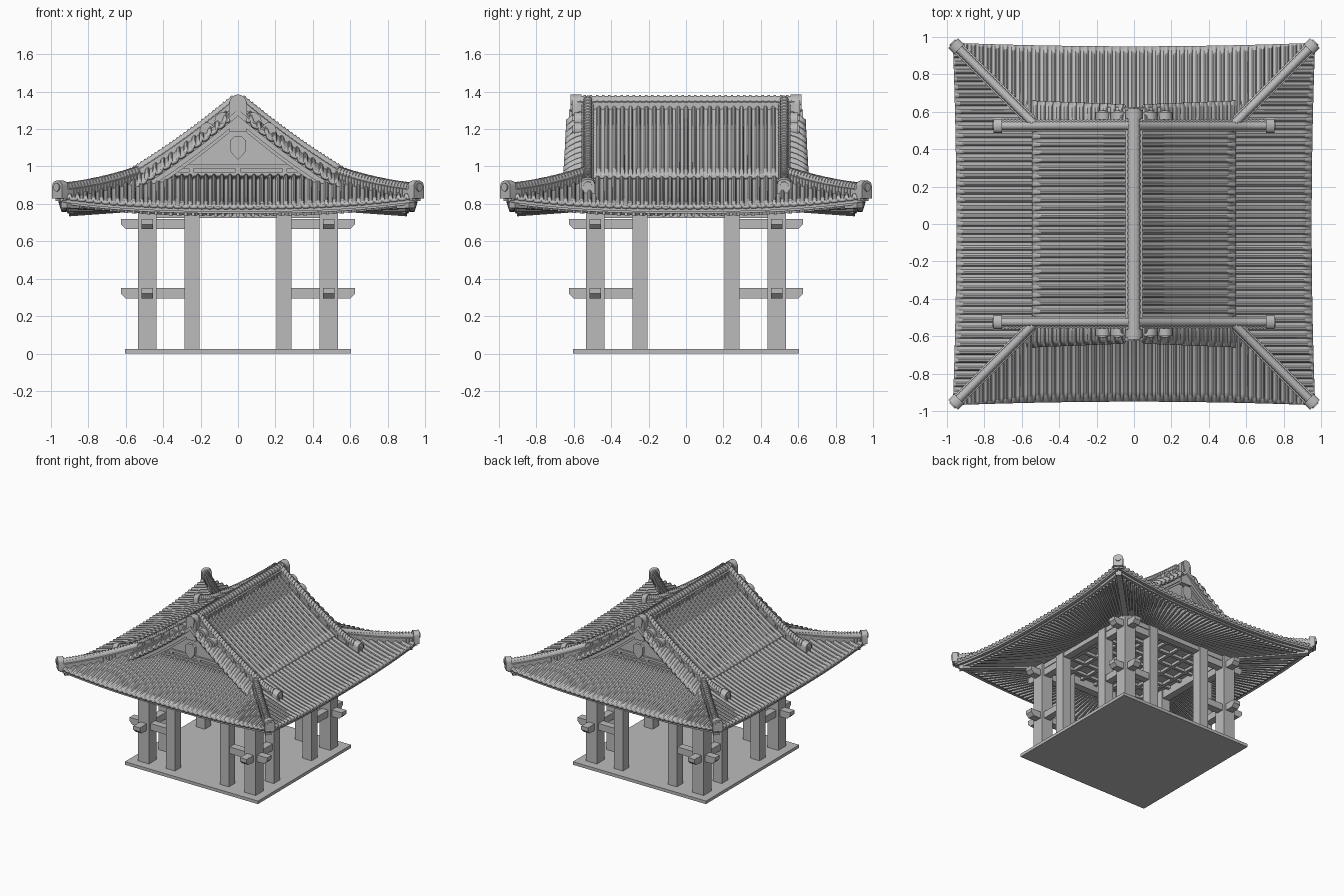
import bpy, bmesh, math
from mathutils import Vector, Matrix

cube = bpy.data.objects.get("Cube")
if cube:
    bpy.data.objects.remove(cube)

GREY = (0.5, 0.5, 0.5, 1)
mat = bpy.data.materials.new("stone grey")
mat.use_nodes = True
mat.diffuse_color = GREY
mat.node_tree.nodes["Principled BSDF"].inputs["Base Color"].default_value = GREY
SIGNS = [(a, b) for a in (-1, 1) for b in (-1, 1)]
made = []


def finish(name, bm, sheet=False, thick=0.02):
    if not sheet:
        bmesh.ops.recalc_face_normals(bm, faces=bm.faces[:])
    me = bpy.data.meshes.new(name)
    bm.to_mesh(me)
    bm.free()
    me.materials.append(mat)
    ob = bpy.data.objects.new(name, me)
    bpy.context.collection.objects.link(ob)
    if sheet:
        mod = ob.modifiers.new("thickness", 'SOLIDIFY')
        mod.thickness, mod.offset = thick, -1
    made.append(ob)
    return ob


def box(bm, centre, size):
    m = Matrix.Translation(centre) @ Matrix.Diagonal((*size, 1))
    bmesh.ops.create_cube(bm, size=1, matrix=m)


def sweep(bm, path, prof):
    """Closed (across, up) outline carried along a path that keeps one heading."""
    path = [Vector(p) for p in path]
    heading = path[-1] - path[0]
    heading.z = 0
    side = heading.cross(Vector((0, 0, 1))).normalized()
    rings = [[bm.verts.new(p + side * a + Vector((0, 0, h))) for a, h in prof] for p in path]
    n = len(prof)
    for r, q in zip(rings, rings[1:]):
        for i in range(n):
            bm.faces.new((r[i], r[(i + 1) % n], q[(i + 1) % n], q[i]))
    bm.faces.new(rings[0])
    bm.faces.new(rings[-1])


def rect(w, lo, hi):
    return [(-w / 2, lo), (w / 2, lo), (w / 2, hi), (-w / 2, hi)]


def disc(x, z, r, n=14):
    return [(x + r * math.cos(2 * math.pi * i / n), z + r * math.sin(2 * math.pi * i / n)) for i in range(n)]


def sheet(bm, columns):
    """Upward-facing surface through columns of points."""
    cols = [[bm.verts.new(p) for p in c] for c in columns]
    for a, b in zip(cols, cols[1:]):
        for i in range(len(a) - 1):
            f = bm.faces.new((a[i], a[i + 1], b[i + 1], b[i]))
            f.normal_update()
            if f.normal.z < 0:
                f.normal_flip()


def frange(a, b, n):
    return [a + (b - a) * i / n for i in range(n + 1)]


# Roof shape
def lift(s, d):
    return 0.06 * min(abs(s) / d, 1) ** 2.5 * max(0, (d - 0.5) / 0.46)


def low(s, d):
    u = 0.96 - d
    return 0.785 + 0.224 * u + 0.292 * u * u + lift(s, d)


def high(x):
    return 1.345 - 0.85 * abs(x) + 0.22 * x * x


def eave(s):
    return 0.95 + 0.02 * s * s


PITCH = 0.0425
ROLL = [(-0.5, 0), (-0.3, 0), (-0.23, 0.65), (-0.1, 0.95), (0.1, 0.95), (0.23, 0.65), (0.3, 0)]


def rolls(half):
    """Positions and heights of tile rolls spread over -half..half."""
    n = round(2 * half / PITCH)
    p = 2 * half / n
    out = [(-half + p * (i + 0.5 + o), h * 0.017) for i in range(n) for o, h in ROLL]
    return out + [(half, 0)]


def turned(k, s, d, z):
    """Point at s along and d out from the side number k."""
    return [(s, -d, z), (d, s, z), (-s, d, z), (-d, -s, z)][k]


# Tiled roofs
bm = bmesh.new()
for k in range(4):
    cols = []
    for s, h in rolls(0.965):
        start = min(max(0.5, abs(s)), eave(s) - 0.004)
        cols.append([turned(k, s, d, low(s, d) + h) for d in frange(start, eave(s), 8)])
    sheet(bm, cols)
finish("lower_roof_tiles", bm, True, 0.018)

bm = bmesh.new()
for sx in (-1, 1):
    sheet(bm, [[(sx * x, y, high(x) + h) for x in frange(0, 0.545, 10)] for y, h in rolls(0.53)])
finish("upper_roof_tiles", bm, True, 0.022)

# Short tiles across the gable edges
bm = bmesh.new()
for sx, sy in SIGNS:
    sheet(bm, [[(sx * (x + 0.32), sy * (0.53 + t * (0.11 + 0.04 * (x + 0.27))),
                 high(x + 0.32) + h - 0.005 - 0.05 * t * t) for t in frange(0, 1, 4)]
               for x, h in rolls(0.27)])
finish("gable_edge_tiles", bm, True, 0.015)

# Eave boards, rafters and soffit
bm = bmesh.new()
raf = bmesh.new()
sof = bmesh.new()
for k in range(4):
    for off, w, lo, hi in ((0.02, 0.025, -0.034, -0.012), (0.055, 0.03, -0.052, -0.028)):
        pts = frange(-1, 1, 24)
        rings = []
        for t in pts:
            s = t * (0.96 - off)
            d = max(eave(s) - off, abs(s))
            z = low(s, d)
            rings.append([bm.verts.new(turned(k, s * e / d, e, z + h)) for e, h in
                          ((d - w / 2, lo), (d + w / 2, lo), (d + w / 2, hi), (d - w / 2, hi))])
        for r, q in zip(rings, rings[1:]):
            for i in range(4):
                bm.faces.new((r[i], r[(i + 1) % 4], q[(i + 1) % 4], q[i]))
    for s in frange(-0.88, 0.88, 44):
        z = low(s, 0.9) - 0.03
        sweep(raf, [turned(k, s * 0.52, 0.47, 0.8), turned(k, s, 0.9, z)], rect(0.017, -0.036, 0))
    sheet(sof, [[turned(k, t * 0.45, 0.45, 0.81), turned(k, t * 0.92, 0.92, low(t * 0.92, 0.92) - 0.028)]
                for t in frange(-1, 1, 24)])
finish("eave_boards", bm)
for sx, sy in SIGNS:
    sweep(raf, [(sx * 0.47, sy * 0.47, 0.8), (sx * 0.93, sy * 0.93, low(1, 0.93) - 0.02)], rect(0.045, -0.05, 0))
finish("rafters", raf)
finish("soffit", sof, True, 0.008)

# Ridges: a stepped body with a round cap and ribs
def ridge(bm, path, w, h, step):
    body = [(-w / 2, -0.03), (w / 2, -0.03), (w / 2, h * 0.45), (w * 0.36, h * 0.5)]
    cap = [(w * 0.36 * math.cos(a), h * 0.6 + h * 0.4 * math.sin(a)) for a in frange(0, math.pi, 6)]
    prof = body + cap + [(-w * 0.36, h * 0.5), (-w / 2, h * 0.45)]
    sweep(bm, path, prof)
    rib = [(a * 1.08, b * 1.08 if b > 0 else b) for a, b in prof]
    for a, b in zip(path, path[1:]):
        a, b = Vector(a), Vector(b)
        n = max(1, round((b - a).length / step))
        for i in range(n):
            p = a.lerp(b, (i + 0.3) / n)
            sweep(bm, [p, a.lerp(b, (i + 0.7) / n)], rib)


def end_block(bm, p, q, w, h):
    arch = [(w / 2 * math.cos(a), h * 0.65 + h * 0.35 * math.sin(a)) for a in frange(0, math.pi, 8)]
    sweep(bm, [p, q], [(-w / 2, -0.015), (w / 2, -0.015)] + arch)
    p, q = Vector(p), Vector(q)
    sweep(bm, [q, q + (q - p).normalized() * 0.008], disc(0, h * 0.55, w * 0.3))


bm = bmesh.new()
ridge(bm, [(0, y, 1.315) for y in (-0.59, 0.59)], 0.09, 0.063, 0.033)
finish("main_ridge", bm)

bm = bmesh.new()
hips = bmesh.new()
ends = bmesh.new()
for sx, sy in SIGNS:
    path = [(sx * x, sy * 0.525, max(high(x) if x < 0.56 else 0, low(0.525, max(x, 0.526)) if x > 0.5 else 0))
            for x in frange(0.03, 0.72, 12)]
    ridge(bm, path, 0.06, 0.06, 0.024)
    z = path[-1][2]
    end_block(ends, (sx * 0.705, sy * 0.525, z), (sx * 0.75, sy * 0.525, z - 0.012), 0.075, 0.075)
    path = [(sx * d, sy * d, low(d, d)) for d in frange(0.52, 0.955, 9)]
    ridge(hips, path, 0.062, 0.062, 0.026)
    end_block(ends, (sx * 0.935, sy * 0.935, 0.845), (sx * 0.967, sy * 0.967, 0.845), 0.075, 0.08)
finish("descending_ridges", bm)
finish("hip_ridges", hips)
finish("ridge_end_tiles", ends)

# Gables: wall, rails, bargeboards, pendant and scrolls
wall = bmesh.new()
barge = bmesh.new()
orn = bmesh.new()
for sy in (-1, 1):
    def plate(bm, y0, y1, prof):
        sweep(bm, [(0, sy * y0, 0), (0, sy * y1, 0)], prof)

    slope = [(x, high(x) - 0.03) for x in frange(-0.54, 0.54, 16)]
    plate(wall, 0.48, 0.5, slope + [(0.54, 0.87), (-0.54, 0.87)])
    for z, hw in ((0.915, 0.42), (0.96, 0.36), (1.0, 0.3)):
        plate(wall, 0.49, 0.515, [(-hw, z - 0.01), (hw, z - 0.01), (hw, z + 0.01), (-hw, z + 0.01)])
    for x in (-0.25, 0, 0.25):
        box(wall, (x, sy * 0.5, 0.94), (0.025, 0.026, 0.14))
    for sx in (-1, 1):
        for y0, y1, lo, hi in ((0.53, 0.625, 0.075, 0.04), (0.58, 0.605, 0.105, 0.07), (0.54, 0.58, 0.125, 0.1)):
            xs = frange(0, 0.575, 10)
            top = [(sx * x, high(x) - hi) for x in xs]
            plate(barge, y0, y1, top + [(sx * x, high(x) - lo) for x in reversed(xs)])
        for x, z, r in ((0.08, 1.245, 0.045), (0.165, 1.195, 0.04)):
            plate(orn, 0.56, 0.6, disc(sx * x, z, r))
            plate(orn, 0.6, 0.608, disc(sx * x, z, r * 0.6))
    plate(orn, 0.6, 0.625, [(0, 1.035), (0.025, 1.06), (0.042, 1.085), (0.042, 1.14), (0.02, 1.16),
                            (-0.02, 1.16), (-0.042, 1.14), (-0.042, 1.085), (-0.025, 1.06)])
    end_block(orn, (0, sy * 0.565, 1.235), (0, sy * 0.61, 1.235), 0.095, 0.15)
    plate(orn, 0.56, 0.618, disc(0, 1.35, 0.035))
    box(orn, (0, sy * 0.59, 1.22), (0.09, 0.04, 0.07))
finish("gable_walls", wall)
finish("bargeboards", barge)
finish("gable_ornaments", orn)

# Base, posts and tie beams
bm = bmesh.new()
box(bm, (0, 0, 0.0125), (1.21, 1.21, 0.025))
finish("base_slab", bm)

bm = bmesh.new()
ties = bmesh.new()
TIE = [(0.24, 0), (0.6, 0), (0.625, 0.025), (0.625, 0.055), (0.24, 0.055)]
for sx, sy in SIGNS:
    for x, y, w in ((0.485, 0.485, 0.1), (0.245, 0.485, 0.08), (0.485, 0.245, 0.08)):
        box(bm, (sx * x, sy * y, 0.405), (w, w, 0.81))
        box(bm, (sx * x, sy * y, 0.002), (w, w, 0.004))
    for z in (0.295, 0.665):
        side = [(sx * a, h + z) for a, h in TIE]
        sweep(ties, [(0, sy * 0.485 - 0.03, 0), (0, sy * 0.485 + 0.03, 0)], side)
        side = [(-sy * a, h + z) for a, h in TIE]
        sweep(ties, [(sx * 0.485 - 0.03, 0, 0), (sx * 0.485 + 0.03, 0, 0)], side)
finish("posts", bm)
finish("tie_beams", ties)

# Wall plate and coffered ceiling
bm = bmesh.new()
for s in (-1, 1):
    box(bm, (0, s * 0.485, 0.765), (1.03, 0.06, 0.08))
    box(bm, (s * 0.485, 0, 0.765), (0.06, 1.03, 0.08))
box(bm, (0, 0, 0.8), (0.96, 0.96, 0.015))
for t in frange(-0.39, 0.39, 6):
    box(bm, (t, 0, 0.785), (0.025, 0.94, 0.03))
    box(bm, (0, t, 0.785), (0.94, 0.025, 0.03))
finish("ceiling_frame", bm)

bpy.ops.object.select_all(action='DESELECT')
for ob in made:
    ob.select_set(True)
bpy.context.view_layer.objects.active = made[0]
bpy.ops.object.shade_smooth_by_angle(angle=math.radians(35))
